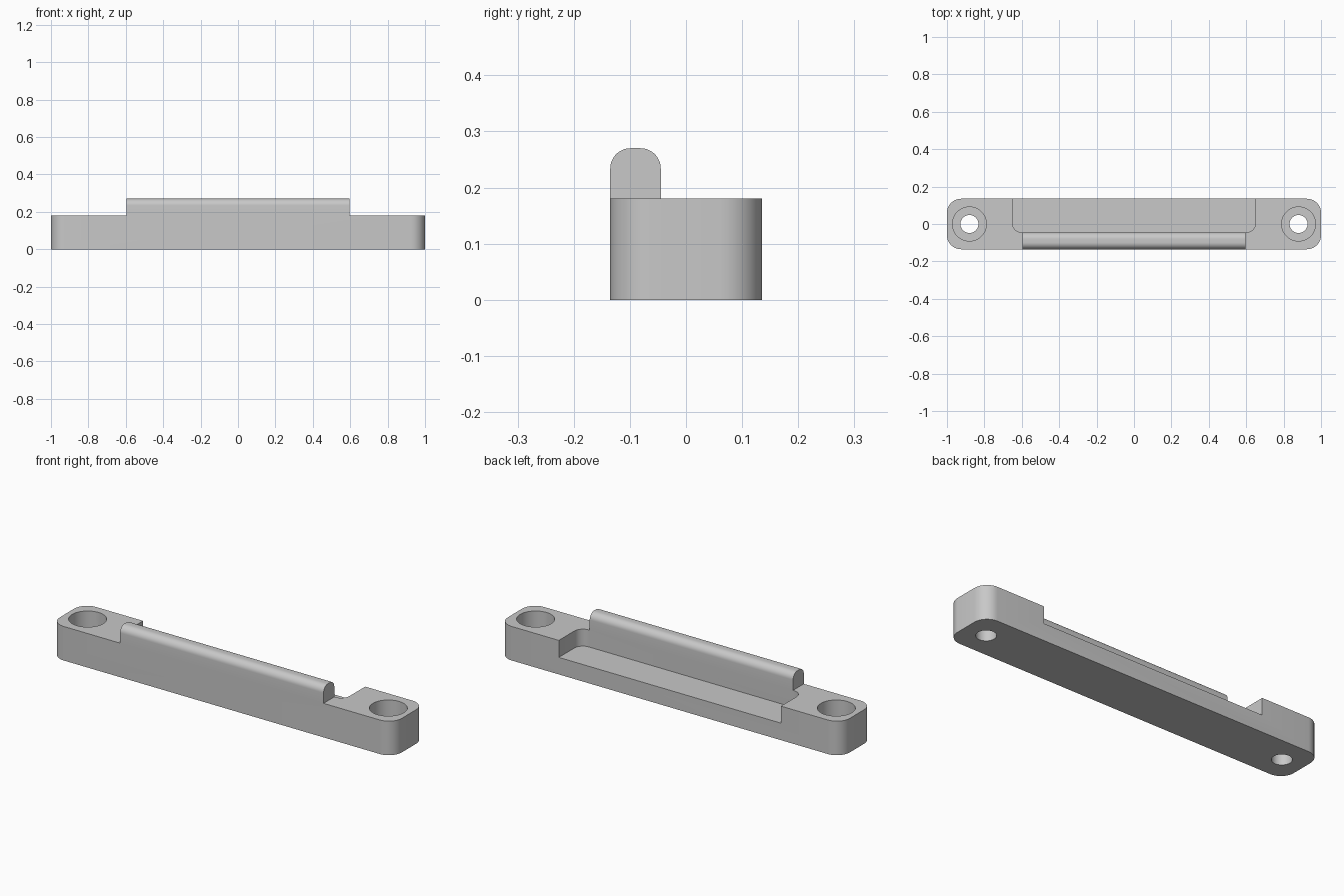
import bpy, bmesh
from math import sin, cos, pi, radians
from mathutils import Matrix, Vector

if "Cube" in bpy.data.objects:
    bpy.data.objects.remove(bpy.data.objects["Cube"], do_unlink=True)

LENGTH, DEPTH, HEIGHT = 2.0, 0.27, 0.18
LIP_LENGTH, LIP_DEPTH, LIP_TOP = 1.19, 0.09, 0.27
POCKET_LENGTH, POCKET_FLOOR = 1.3, 0.09
HOLE_X, HOLE_R, BORE_R, BORE_FLOOR = 0.88, 0.048, 0.091, 0.08
FRONT = -DEPTH / 2
LIP_BACK = FRONT + LIP_DEPTH

grey = bpy.data.materials.new("plain_grey")
grey.use_nodes = True
colour = (0.58, 0.58, 0.58, 1)
grey.diffuse_color = colour
grey.node_tree.nodes["Principled BSDF"].inputs["Base Color"].default_value = colour


def rounded_rect(u0, u1, v0, v1, radii, steps=10):
    """Outline, counter-clockwise from the low corner, one radius per corner."""
    points = []
    corners = [(u0, v0, 1, 1), (u1, v0, -1, 1), (u1, v1, -1, -1), (u0, v1, 1, -1)]
    for i, ((u, v, su, sv), r) in enumerate(zip(corners, radii)):
        if r == 0:
            points.append((u, v))
            continue
        for k in range(steps + 1):
            a = pi + (i + k / steps) * pi / 2
            points.append((u + su * r + r * cos(a), v + sv * r + r * sin(a)))
    return points


def prism(name, outline, low, high, matrix=Matrix()):
    """Extrude an outline along its normal from low to high."""
    bm = bmesh.new()
    face = bm.faces.new([bm.verts.new((u, v, low)) for u, v in outline])
    top = bmesh.ops.extrude_face_region(bm, geom=[face])["geom"]
    verts = [g for g in top if isinstance(g, bmesh.types.BMVert)]
    bmesh.ops.translate(bm, verts=verts, vec=Vector((0, 0, high - low)))
    bmesh.ops.recalc_face_normals(bm, faces=bm.faces)
    bm.transform(matrix)
    mesh = bpy.data.meshes.new(name)
    bm.to_mesh(mesh)
    bm.free()
    mesh.materials.append(grey)
    obj = bpy.data.objects.new(name, mesh)
    bpy.context.collection.objects.link(obj)
    return obj


def cylinder(name, x, r, low, high, sides=48):
    circle = [(x + r * cos(2 * pi * k / sides), r * sin(2 * pi * k / sides))
              for k in range(sides)]
    return prism(name, circle, low, high)


def combine(target, tool, operation):
    mod = target.modifiers.new(tool.name, "BOOLEAN")
    mod.operation, mod.solver, mod.object = operation, "EXACT", tool
    bpy.context.view_layer.objects.active = target
    bpy.ops.object.modifier_apply(modifier=mod.name)
    bpy.data.objects.remove(tool, do_unlink=True)


# Bar with rounded vertical corners
bar = prism("mounting_bar",
            rounded_rect(-LENGTH / 2, LENGTH / 2, FRONT, -FRONT, [0.075] * 4), 0, HEIGHT)

# Pocket behind the lip, open at the back
pocket = prism("pocket_cutter",
               rounded_rect(-POCKET_LENGTH / 2, POCKET_LENGTH / 2, LIP_BACK, 0.3,
                            [0.05, 0.05, 0, 0]), POCKET_FLOOR, 0.4)
combine(bar, pocket, "DIFFERENCE")

# Counterbored screw holes
for x in (-HOLE_X, HOLE_X):
    combine(bar, cylinder("counterbore_cutter", x, BORE_R, BORE_FLOOR, 0.4), "DIFFERENCE")
    combine(bar, cylinder("hole_cutter", x, HOLE_R, -0.1, 0.4), "DIFFERENCE")

# Raised lip with a rounded top, profile in y-z swept along x
along_x = Matrix(((0, 0, 1, 0), (1, 0, 0, 0), (0, 1, 0, 0), (0, 0, 0, 1)))
lip = prism("raised_lip", rounded_rect(FRONT, LIP_BACK, HEIGHT, LIP_TOP, [0, 0, 0.036, 0.036]),
            -LIP_LENGTH / 2, LIP_LENGTH / 2, along_x)
combine(bar, lip, "UNION")

bpy.ops.object.select_all(action="DESELECT")
bar.select_set(True)
bpy.context.view_layer.objects.active = bar
bpy.ops.object.shade_smooth_by_angle(angle=radians(30))
